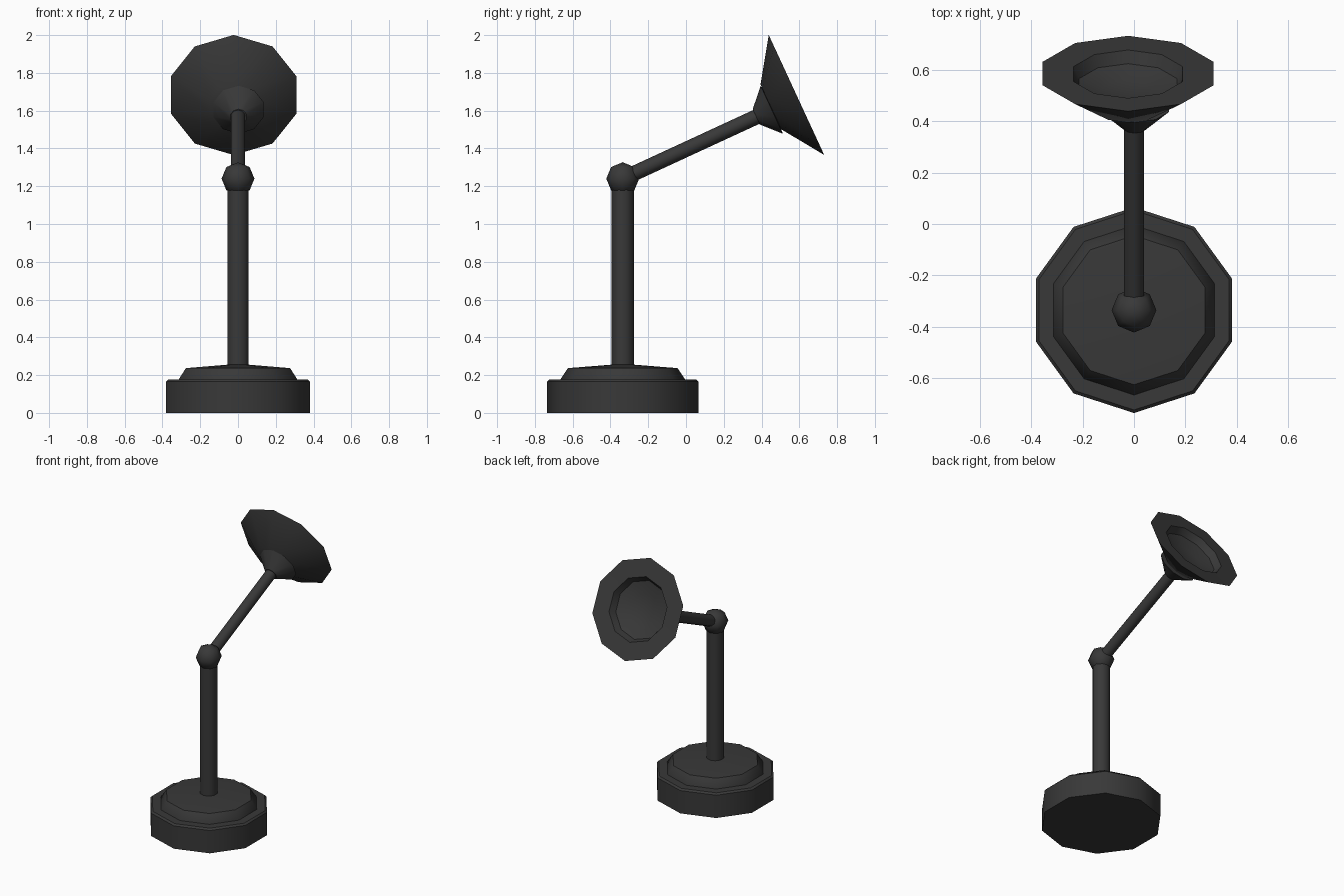
import bpy, math

if "Cube" in bpy.data.objects:
    bpy.data.objects.remove(bpy.data.objects["Cube"])

mat = bpy.data.materials.new("dark_grey")
mat.diffuse_color = (0.04, 0.04, 0.04, 1)
mat.use_nodes = True
mat.node_tree.nodes["Principled BSDF"].inputs["Base Color"].default_value = mat.diffuse_color

SIDES = 10
TILT = math.radians(-65.2)   # tips local z toward +y, along the arm


def lathe(name, profile, loc, tilt=0.0, sides=SIDES, angle=40):
    """Revolve (radius, height) points; radius 0 makes a pole vertex."""
    verts, faces, rings = [], [], []
    for r, z in profile:
        n = 1 if r == 0 else sides
        start = len(verts)
        for k in range(n):
            a = math.pi / 2 + 2 * math.pi * k / sides
            verts.append((r * math.cos(a), r * math.sin(a), z))
        rings.append([start + k % n for k in range(sides)])
    for lo, hi in zip(rings, rings[1:]):
        for k in range(sides):
            j = (k + 1) % sides
            quad = list(dict.fromkeys((lo[k], lo[j], hi[j], hi[k])))
            if len(quad) > 2:
                faces.append(quad)
    me = bpy.data.meshes.new(name)
    me.from_pydata(verts, [], faces)
    ob = bpy.data.objects.new(name, me)
    bpy.context.collection.objects.link(ob)
    ob.location = loc
    ob.rotation_euler.x = tilt
    me.materials.append(mat)
    bpy.ops.object.select_all(action='DESELECT')
    ob.select_set(True)
    bpy.context.view_layer.objects.active = ob
    bpy.ops.object.shade_smooth_by_angle(angle=math.radians(angle))
    return ob


BASE_Y = -0.335

# Heavy foot with a softened top edge
lathe("base", [(0, 0), (0.4, 0), (0.4, 0.165), (0.388, 0.177), (0, 0.177)],
      (0, BASE_Y, 0))

# Shallow raised cap on the foot
lathe("base_cap", [(0, 0.17), (0.33, 0.17), (0.33, 0.177), (0.29, 0.237), (0, 0.26)],
      (0, BASE_Y, 0))

# Upright post
lathe("post", [(0, 0.24), (0.059, 0.24), (0.059, 1.22), (0, 1.22)], (0, BASE_Y, 0))

# Elbow ball
R = 0.087
d = R * math.sqrt(0.5)
lathe("elbow_joint", [(0, -R), (d, -d), (R, 0), (d, d), (0, R)],
      (0, BASE_Y, 1.24), sides=8, angle=50)

# Slanted arm
lathe("arm", [(0, 0), (0.04, 0), (0.04, 0.82), (0, 0.82)],
      (0, BASE_Y, 1.24), TILT)

# Cone socket behind the shade
lathe("shade_socket", [(0, -0.09), (0.045, -0.09), (0.14, 0), (0, 0.01)],
      (0.003, 0.454, 1.605), TILT)

# Flared shade with flat rim and recessed bowl
lathe("lamp_shade",
      [(0, -0.15), (0.13, -0.15), (0.35, 0), (0.223, -0.002),
       (0.2, -0.05), (0.11, -0.08), (0, -0.09)],
      (-0.023, 0.585, 1.683), TILT)
